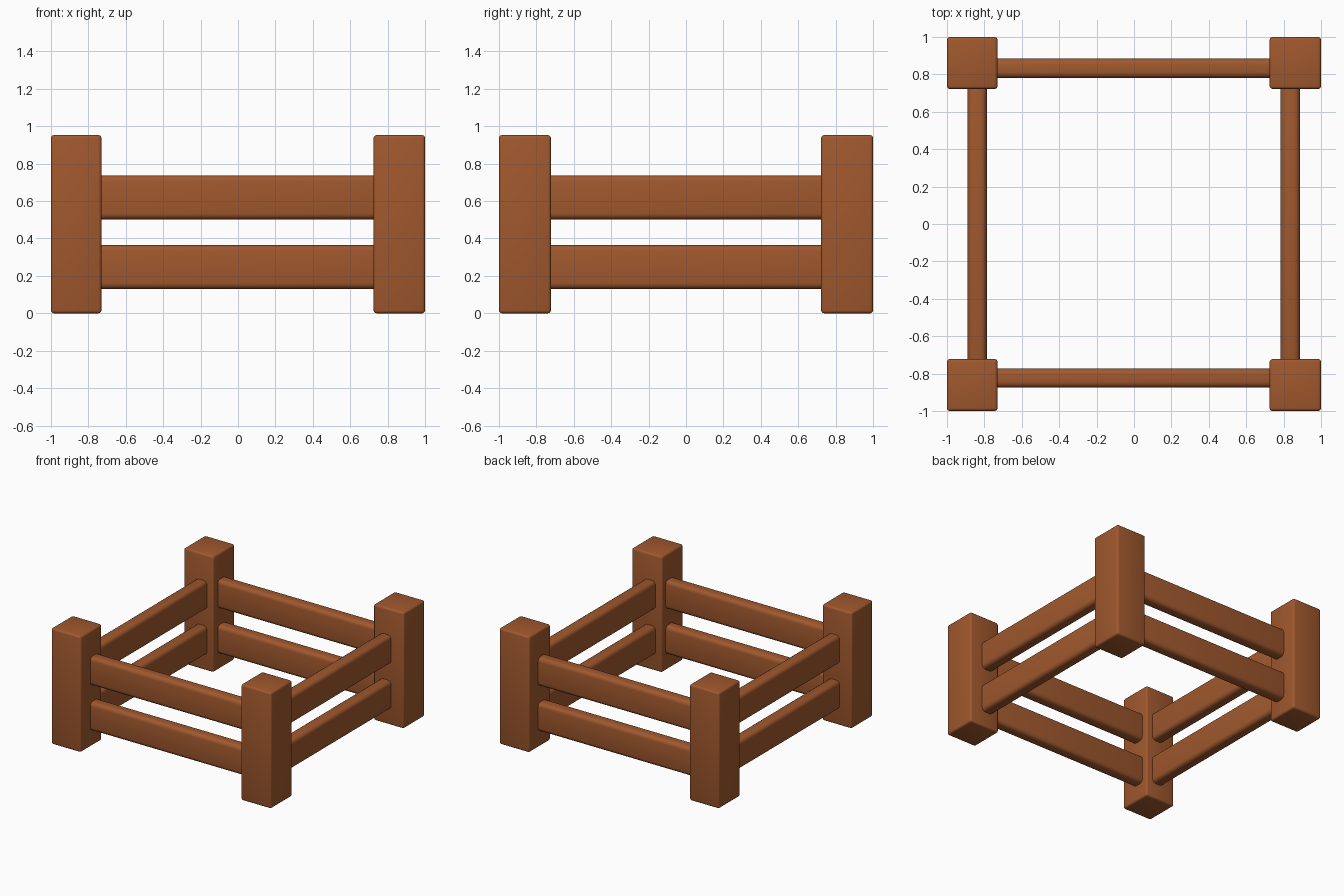
import bpy

if "Cube" in bpy.data.objects:
    bpy.data.objects.remove(bpy.data.objects["Cube"])

wood = bpy.data.materials.new("brown wood")
wood.diffuse_color = (0.352, 0.098, 0.027, 1)
wood.use_nodes = True
wood.node_tree.nodes["Principled BSDF"].inputs["Base Color"].default_value = wood.diffuse_color


def box(name, lo, hi, bevel, segments):
    """Rounded box between two corners."""
    bpy.ops.mesh.primitive_cube_add(size=1, location=[(a + b) / 2 for a, b in zip(lo, hi)])
    ob = bpy.context.object
    ob.name = name
    ob.scale = [b - a for a, b in zip(lo, hi)]
    bpy.ops.object.transform_apply(location=False, rotation=False, scale=True)
    ob.data.materials.append(wood)
    mod = ob.modifiers.new("rounding", 'BEVEL')
    mod.width, mod.segments = bevel, segments
    bpy.ops.object.modifier_apply(modifier=mod.name)
    bpy.ops.object.shade_smooth_by_angle(angle=0.6)
    return ob


# Corner posts
for xn, x0, x1 in (("left", -1, -0.73), ("right", 0.725, 1)):
    for yn, y0, y1 in (("front", -1, -0.722), ("back", 0.722, 1)):
        box(f"{yn}_{xn}_post", (x0, y0, 0), (x1, y1, 0.953), 0.016, 3)

# Two rails on each side, running into the posts
E = 0.765
for level, z0, z1 in (("lower", 0.13, 0.365), ("upper", 0.502, 0.737)):
    for side, a, b in (("front", -0.875, -0.772), ("back", 0.78, 0.885)):
        box(f"{side}_{level}_rail", (-E, a, z0), (E, b, z1), 0.032, 4)
    for side, a, b in (("left", -0.89, -0.787), ("right", 0.783, 0.887)):
        box(f"{side}_{level}_rail", (a, -E, z0), (b, E, z1), 0.032, 4)
